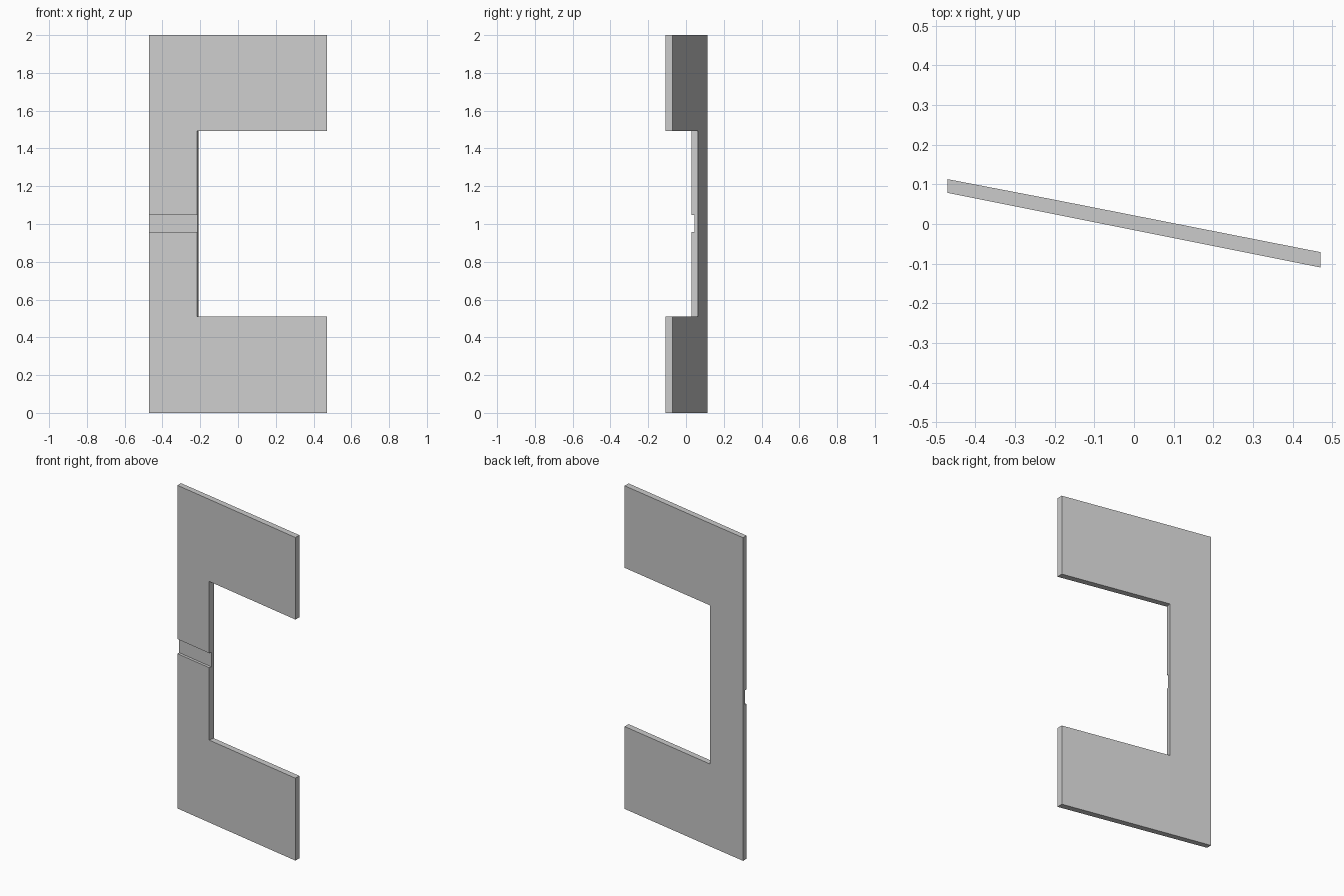
import bpy
import bmesh

cube = bpy.data.objects.get("Cube")
if cube:
    bpy.data.objects.remove(cube, do_unlink=True)

grey = bpy.data.materials.new("plain grey")
grey.use_nodes = True
colour = (0.6, 0.6, 0.6, 1)
grey.diffuse_color = colour
grey.node_tree.nodes["Principled BSDF"].inputs["Base Color"].default_value = colour


def prism(name, plan, bottom, top):
    """Upright solid from a plan outline."""
    bm = bmesh.new()
    base = bm.faces.new([bm.verts.new((x, y, bottom)) for x, y in plan])
    ext = bmesh.ops.extrude_face_region(bm, geom=[base])
    for v in ext["geom"]:
        if isinstance(v, bmesh.types.BMVert):
            v.co.z = top
    bmesh.ops.recalc_face_normals(bm, faces=bm.faces)
    mesh = bpy.data.meshes.new(name)
    bm.to_mesh(mesh)
    bm.free()
    mesh.materials.append(grey)
    obj = bpy.data.objects.new(name, mesh)
    bpy.context.collection.objects.link(obj)
    return obj


def front(x):
    return -0.0155 - 0.2 * x


# Slanted plate, slightly bent along its back
plate = prism("bracket_plate", [
    (-0.47, front(-0.47)), (0.47, front(0.47)),
    (0.47, -0.071), (-0.21, 0.063), (-0.47, 0.113)], 0, 2)

# Side opening and the shallow groove across the front of the post
cutters = [
    prism("opening_cutter", [(-0.228, -0.02), (0.6, -0.3), (0.6, 0.2),
                             (-0.195, 0.13)], 0.51, 1.492),
    prism("groove_cutter", [(-0.6, -0.2), (-0.15, -0.2),
                            (-0.15, front(-0.15) + 0.017),
                            (-0.6, front(-0.6) + 0.017)], 0.958, 1.048)]
for cutter in cutters:
    cutter.hide_render = True
    cutter.hide_viewport = True
    cut = plate.modifiers.new(cutter.name, "BOOLEAN")
    cut.operation = "DIFFERENCE"
    cut.solver = "EXACT"
    cut.object = cutter
